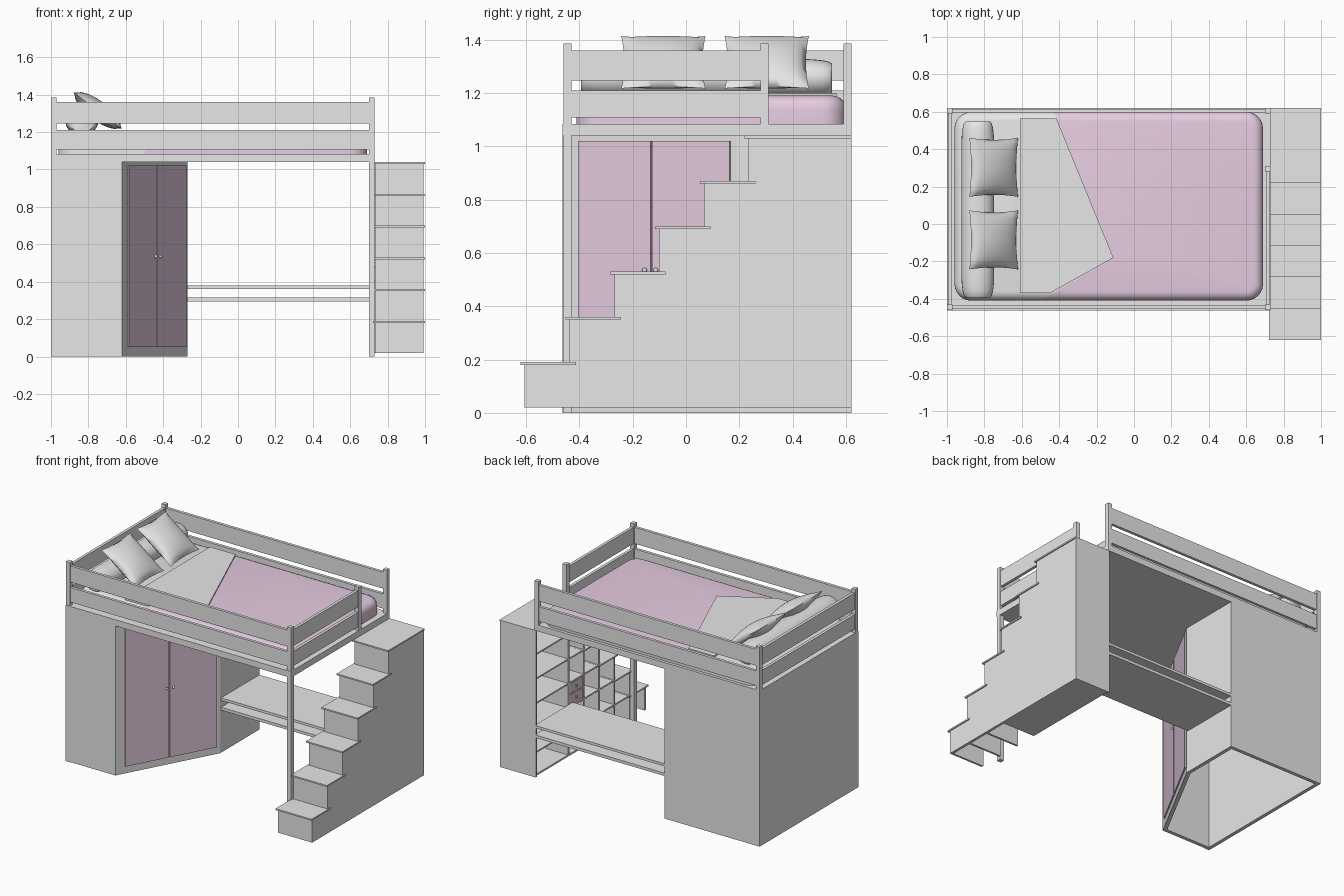
import bpy, bmesh, math
from mathutils import Vector, Matrix

if "Cube" in bpy.data.objects:
    bpy.data.objects.remove(bpy.data.objects["Cube"])


def material(name, rgb):
    m = bpy.data.materials.new(name)
    m.diffuse_color = (*rgb, 1)
    m.use_nodes = True
    m.node_tree.nodes["Principled BSDF"].inputs["Base Color"].default_value = m.diffuse_color
    return m


WHITE = material("white", (0.8, 0.8, 0.8))
PINK = material("pale_pink", (0.8, 0.61, 0.76))


def finish(bm, name, mats, smooth=None):
    bmesh.ops.recalc_face_normals(bm, faces=bm.faces)
    me = bpy.data.meshes.new(name)
    bm.to_mesh(me)
    bm.free()
    for m in mats:
        me.materials.append(m)
    if smooth:
        for p in me.polygons:
            p.use_smooth = True
        me.set_sharp_from_angle(angle=math.radians(smooth))
    ob = bpy.data.objects.new(name, me)
    bpy.context.collection.objects.link(ob)
    return ob


def box(name, x0, x1, y0, y1, z0, z1, mat=WHITE):
    bm = bmesh.new()
    bmesh.ops.create_cube(bm, size=1)
    for v in bm.verts:
        v.co = ((x0 + x1) / 2 + v.co.x * (x1 - x0),
                (y0 + y1) / 2 + v.co.y * (y1 - y0),
                (z0 + z1) / 2 + v.co.z * (z1 - z0))
    return finish(bm, name, [mat])


def prism(name, pts, offset, mat=WHITE):
    """Extrude a flat outline of 3D points along an offset."""
    bm = bmesh.new()
    f = bm.faces.new([bm.verts.new(p) for p in pts])
    r = bmesh.ops.extrude_face_region(bm, geom=[f])
    bmesh.ops.translate(bm, vec=offset,
                        verts=[g for g in r["geom"] if isinstance(g, bmesh.types.BMVert)])
    return finish(bm, name, [mat])


# Bed base, posts and guard rails
box("bed_base", -1, 0.73, -0.463, 0.62, 1.04, 1.083)
for name, x, y, z in (("front_left", -1, -0.46, 1.08), ("front_right", 0.70, -0.46, 0),
                      ("back_left", -1, 0.59, 1.08), ("back_right", 0.70, 0.59, 1.08),
                      ("ladder_side", 0.70, 0.28, 1.08)):
    box(name + "_post", x, x + 0.03, y, y + 0.03, z, 1.385)
for level, z0, z1 in (("lower", 1.108, 1.21), ("upper", 1.247, 1.36)):
    box(f"front_{level}_rail", -0.98, 0.71, -0.455, -0.435, z0, z1)
    box(f"back_{level}_rail", -0.98, 0.71, 0.595, 0.615, z0, z1)
    box(f"left_{level}_rail", -0.995, -0.975, -0.44, 0.60, z0, z1)
    box(f"right_{level}_rail", 0.705, 0.725, -0.44, 0.29, z0, z1)

# Wardrobe shell, open underneath, with an angled front corner
A, B = Vector((-0.62, -0.46, 0)), Vector((-0.27, 0.19, 0))
foot = [(-1, -0.46), (A.x, A.y), (B.x, B.y), (-0.27, 0.62), (-1, 0.62)]
bm = bmesh.new()
low = [bm.verts.new((x, y, 0)) for x, y in foot]
top = [bm.verts.new((x, y, 1.04)) for x, y in foot]
for i in range(5):
    j = (i + 1) % 5
    bm.faces.new((low[i], low[j], top[j], top[i]))
shell = finish(bm, "wardrobe_shell", [WHITE])
mod = shell.modifiers.new("walls", "SOLIDIFY")
mod.thickness, mod.offset, mod.use_even_offset = 0.025, -1, True
box("wardrobe_side_post", -1.0, -0.96, -0.463, -0.455, 0, 1.04)

# Wardrobe doors and knobs on the angled face
along = (B - A).normalized()
out = Vector((along.y, -along.x, 0))
for side, t0, t1, tk in (("left", 0.09, 0.508, 0.48), ("right", 0.516, 0.965, 0.545)):
    p, q = A.lerp(B, t0), A.lerp(B, t1)
    up0, up1 = Vector((0, 0, 0.05)), Vector((0, 0, 1.02))
    prism(side + "_wardrobe_door", [p + up0, q + up0, q + up1, p + up1], out * 0.008, PINK)
    bm = bmesh.new()
    bmesh.ops.create_uvsphere(bm, u_segments=12, v_segments=8, radius=0.009,
                              matrix=Matrix.Translation(A.lerp(B, tk) + out * 0.016 + Vector((0, 0, 0.535))))
    finish(bm, side + "_door_knob", [WHITE], 60)

# Desk: worktop and shelf under it
box("desk_top", -0.27, 0.73, 0.20, 0.62, 0.362, 0.38)
box("desk_lower_shelf", -0.27, 0.73, 0.20, 0.62, 0.295, 0.315)

# Staircase with bookcase cells opening towards the desk
ys = [-0.605 + 0.168 * i for i in range(6)]
zs = [0.19 + 0.17 * i for i in range(6)]
outline = [(0.975, 0.62, 0.02), (0.975, ys[0], 0.02)]
for i in range(6):
    outline.append((0.975, ys[i], zs[i] - 0.005))
    outline.append((0.975, ys[i + 1] if i < 5 else 0.62, zs[i] - 0.005))
prism("stair_side_panel", outline, Vector((0.018, 0, 0)))
for i, (y, z) in enumerate(zip(ys, zs), 1):
    box(f"stair_riser_{i}", 0.732, 0.98, y, y + 0.014, 0.02, z - 0.005)
    box(f"stair_tread_{i}", 0.722, 1.0, y - 0.015, 0.62 if i == 6 else y + 0.193, z - 0.01, z)
    if i < 6:
        box(f"bookcase_shelf_{i}", 0.732, 0.98, y + 0.19, 0.61, z - 0.011, z - 0.001)
box("stair_back_panel", 0.72, 0.993, 0.605, 0.62, 0.02, 1.035)
box("bookcase_bottom", 0.732, 0.98, ys[3], 0.61, 0.02, 0.032)

# Two small drawers in one bookcase cell
for name, z in (("lower", 0.365), ("upper", 0.443)):
    box(name + "_drawer", 0.735, 0.95, ys[4] + 0.02, ys[5] - 0.006, z, z + 0.072, PINK)
    box(name + "_drawer_knob", 0.725, 0.736, ys[4] + 0.085, ys[4] + 0.097, z + 0.03, z + 0.042)

# Mattress with bedding: rounded block cut along the turned-back duvet lines
P, Q, R = Vector((-0.43, 0.6, 0)), Vector((-0.11, -0.18, 0)), Vector((-0.48, -0.40, 0))
bm = bmesh.new()
bmesh.ops.create_cube(bm, size=1)
for v in bm.verts:
    v.co = (-0.135 + v.co.x * 1.65, 0.095 + v.co.y * 1.01, 1.135 + v.co.z * 0.11)
bmesh.ops.bevel(bm, geom=[e for e in bm.edges if abs(e.verts[0].co.z - e.verts[1].co.z) > 0.05],
                offset=0.09, segments=6, profile=0.5, affect="EDGES")
bmesh.ops.bevel(bm, geom=[e for e in bm.edges if all(v.co.z > 1.18 for v in e.verts)],
                offset=0.05, segments=5, profile=0.5, affect="EDGES")
cuts = []
for a, b in ((P, Q), (Q, R)):
    d = b - a
    n = Vector((-d.y, d.x, 0)).normalized()
    cuts.append((a, n))
    bmesh.ops.bisect_plane(bm, geom=bm.verts[:] + bm.edges[:] + bm.faces[:],
                           plane_co=a, plane_no=n)
for f in bm.faces:
    c = f.calc_center_median()
    f.material_index = 0 if all((c - a).dot(n) < 0 for a, n in cuts) else 1
finish(bm, "mattress", [WHITE, PINK], 40)
prism("duvet_fold", [(-0.61, -0.37, 1.185), (-0.45, -0.37, 1.185), (-0.11, -0.18, 1.185),
                     (-0.415, 0.565, 1.185), (-0.61, 0.565, 1.185)], Vector((0, 0, 0.014)))

# Bolster along the head end
bm = bmesh.new()
bmesh.ops.create_cone(bm, cap_ends=True, segments=28, radius1=0.5, radius2=0.5, depth=0.94)
bmesh.ops.bevel(bm, geom=[e for e in bm.edges if abs(e.verts[0].co.z - e.verts[1].co.z) < 0.01],
                offset=0.12, segments=4, profile=0.5, affect="EDGES")
for v in bm.verts:
    x, y, z = v.co
    v.co = (-0.835 + x * 0.175, 0.077 + z, 1.255 + y * 0.145)
finish(bm, "bolster", [WHITE], 50)

# Two square cushions leaning on the bolster
for name, cy in (("front_cushion", -0.085), ("back_cushion", 0.303)):
    bm = bmesh.new()
    for s in (1, -1):
        r = bmesh.ops.create_grid(bm, x_segments=16, y_segments=16, size=1)
        for v in r["verts"]:
            u, w = v.co.x, v.co.y
            puff = max(0, (1 - u * u) * (1 - w * w)) ** 0.55
            v.co = (0.163 * u * (1 - 0.07 * (1 - w * w)),
                    0.158 * w * (1 - 0.07 * (1 - u * u)), s * 0.052 * puff)
    bmesh.ops.remove_doubles(bm, verts=bm.verts, dist=0.0005)
    bm.transform(Matrix.Translation((-0.75, cy, 1.315)) @ Matrix.Rotation(math.radians(37), 4, "Y"))
    finish(bm, name, [WHITE], 80)
